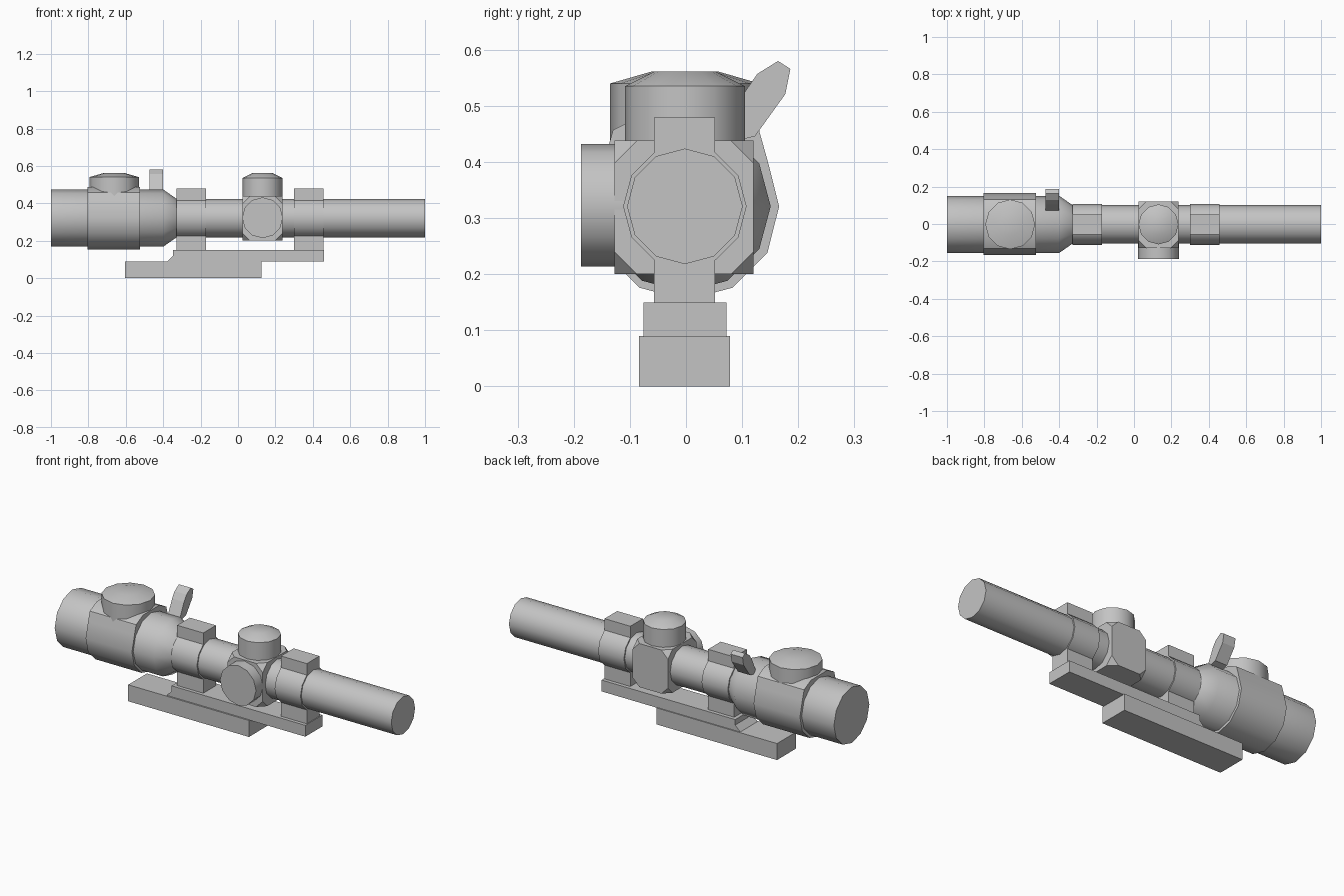
import bpy, bmesh, math
from mathutils import Vector

cube = bpy.data.objects.get("Cube")
if cube:
    bpy.data.objects.remove(cube, do_unlink=True)

grey = bpy.data.materials.new("matte_grey")
grey.use_nodes = True
GREY = (0.55, 0.55, 0.55, 1)
grey.diffuse_color = GREY
grey.node_tree.nodes["Principled BSDF"].inputs["Base Color"].default_value = GREY

SIDES = 12
YC, ZC = -0.002, 0.321   # optical axis


def finish(name, bm, smooth=False):
    bmesh.ops.recalc_face_normals(bm, faces=bm.faces)
    mesh = bpy.data.meshes.new(name)
    bm.to_mesh(mesh)
    bm.free()
    mesh.materials.append(grey)
    obj = bpy.data.objects.new(name, mesh)
    bpy.context.collection.objects.link(obj)
    if smooth:
        bpy.ops.object.select_all(action='DESELECT')
        obj.select_set(True)
        bpy.context.view_layer.objects.active = obj
        bpy.ops.object.shade_smooth_by_angle(angle=math.radians(40))
    return obj


def lathe(name, profile, centre, axis):
    """Capped solid of (distance, radius) rings along an axis."""
    bm = bmesh.new()
    axis = Vector(axis)
    u = Vector((0, 0, 1)) if axis.z == 0 else Vector((1, 0, 0))
    v = axis.cross(u)
    rings = []
    for d, r in profile:
        angles = [2 * math.pi * i / SIDES for i in range(SIDES)]
        rings.append([bm.verts.new(Vector(centre) + axis * d
                                   + (u * math.cos(a) + v * math.sin(a)) * r)
                      for a in angles])
    for a, b in zip(rings, rings[1:]):
        for i in range(SIDES):
            j = (i + 1) % SIDES
            bm.faces.new((a[i], a[j], b[j], b[i]))
    bm.faces.new(rings[0])
    bm.faces.new(rings[-1])
    return finish(name, bm, True)


def prism(name, points, direction, place, smooth=False):
    """Extrude a flat outline; place turns each 2D point into 3D."""
    bm = bmesh.new()
    face = bm.faces.new([bm.verts.new(place(*p)) for p in points])
    ext = bmesh.ops.extrude_face_region(bm, geom=[face])
    verts = [g for g in ext["geom"] if isinstance(g, bmesh.types.BMVert)]
    bmesh.ops.translate(bm, verts=verts, vec=direction)
    return finish(name, bm, smooth)


def box(name, x, y, z, corner_cut=0):
    bm = bmesh.new()
    bmesh.ops.create_cube(bm, size=1)
    for vert in bm.verts:
        vert.co = [lo + (c + 0.5) * (hi - lo)
                   for c, (lo, hi) in zip(vert.co, (x, y, z))]
    if corner_cut:
        bmesh.ops.bevel(bm, geom=bm.verts[:], offset=corner_cut,
                        segments=1, affect='VERTICES')
    return finish(name, bm)


# Tubes along the optical axis
AXIS = (0, YC, ZC)
lathe("main_tube", [(-0.34, 0.103), (1, 0.103)], AXIS, (1, 0, 0))
lathe("eyepiece", [(-1, 0.153), (-0.40, 0.153), (-0.33, 0.104)],
      AXIS, (1, 0, 0))

# Thick housing whose shoulders rise to carry the rear knob
half = [(0, 0.154), (0.083, 0.176), (0.145, 0.238), (0.166, 0.321),
        (0.145, 0.404), (0.13, 0.457), (0.07, 0.487)]
outline = half + [(-y, z) for y, z in reversed(half[1:])]
prism("rear_housing", outline, (0.28, 0, 0),
      lambda y, z: (-0.805, y, z), True)

# Zoom lever
lever = [(0.06, 0.43), (0.105, 0.525), (0.127, 0.557), (0.164, 0.58),
         (0.186, 0.566), (0.177, 0.521), (0.123, 0.446)]
prism("zoom_lever", lever, (0.072, 0, 0), lambda y, z: (-0.472, y, z))

# Turret block and knobs
box("turret_block", (0.025, 0.238), (-0.127, 0.12), (0.2, 0.438), 0.04)
lathe("top_knob", [(0.42, 0.107), (0.535, 0.107), (0.561, 0.055)],
      (0.131, YC, 0), (0, 0, 1))
lathe("rear_knob", [(0.40, 0.133), (0.54, 0.133), (0.561, 0.06)],
      (-0.662, YC, 0), (0, 0, 1))
lathe("side_knob", [(0.1, 0.109), (0.187, 0.109)],
      (0.131, 0, 0.323), (0, -1, 0))

# Clamps: a ring with a block above and a post below
for label, x0, x1 in (("rear", -0.328, -0.17), ("front", 0.3, 0.456)):
    lathe(label + "_clamp_ring", [(x0, 0.11), (x1, 0.11)], AXIS, (1, 0, 0))
    box(label + "_clamp_block", (x0, x1), (-0.057, 0.052), (0.14, 0.479))

# Mount
box("mount_foot", (-0.605, 0.125), (-0.084, 0.078), (0, 0.09))
plate = [(-0.38, 0.088), (-0.348, 0.12), (-0.348, 0.15),
         (0.46, 0.15), (0.46, 0.088)]
prism("mount_plate", plate, (0, 0.148, 0), lambda x, z: (x, -0.076, z))
